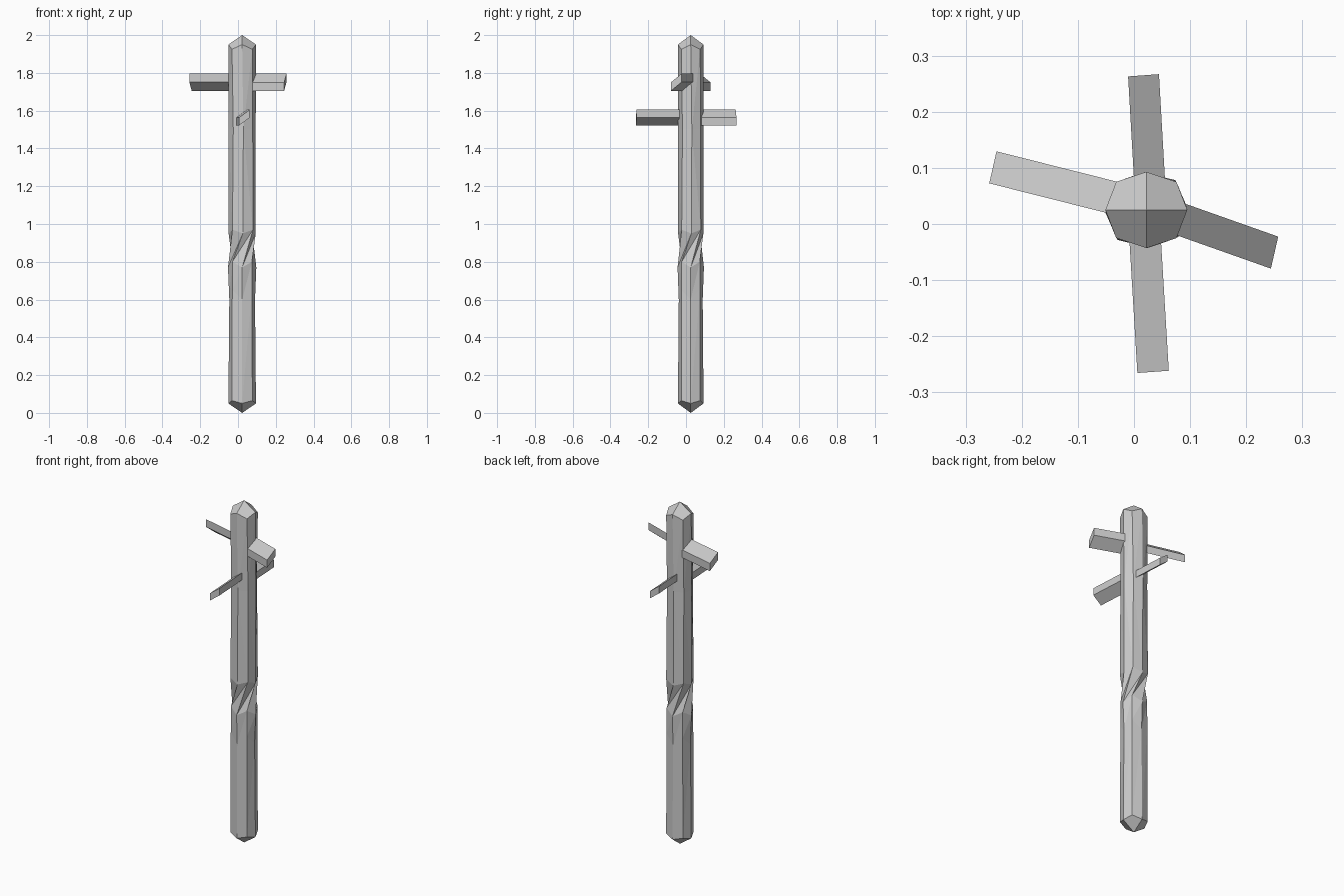
import bpy, bmesh, math
from mathutils import Vector

if "Cube" in bpy.data.objects:
    bpy.data.objects.remove(bpy.data.objects["Cube"])

CX, CY = 0.022, 0.025


def make_object(name, bm):
    bmesh.ops.recalc_face_normals(bm, faces=bm.faces)
    mesh = bpy.data.meshes.new(name)
    bm.to_mesh(mesh)
    bm.free()
    obj = bpy.data.objects.new(name, mesh)
    bpy.context.collection.objects.link(obj)
    return obj


# Eight-sided post: side-middle and corner vertices alternate, twisted near mid height
# (z of middles, z of corners, radius of middles, radius of corners, twist in degrees)
RINGS = [
    (0.05, 0.065, 0.073, 0.076, 0),
    (0.60, 0.65, 0.068, 0.074, 0),
    (0.77, 0.80, 0.075, 0.073, 0),
    (0.97, 0.95, 0.077, 0.072, 48),
    (1.50, 1.50, 0.072, 0.073, 5),
    (1.95, 1.925, 0.073, 0.076, 0),
]
bm = bmesh.new()
loops = []
for zm, zc, rm, rc, twist in RINGS:
    loop = []
    for i in range(8):
        a = math.radians(45 * i + twist)
        r, z = (rc, zc) if i % 2 else (rm, zm)
        loop.append(bm.verts.new((CX + r * math.cos(a), CY + r * 0.93 * math.sin(a), z)))
    loops.append(loop)
for low, high in zip(loops, loops[1:]):
    for i in range(8):
        j = (i + 1) % 8
        bm.faces.new((low[i], low[j], high[j]))
        bm.faces.new((low[i], high[j], high[i]))
# Pointed ends made of four quads each
for loop, z in ((loops[0], 0.0), (loops[-1], 2.0)):
    tip = bm.verts.new((CX, CY, z))
    for i in range(0, 8, 2):
        bm.faces.new((tip, loop[i], loop[i + 1], loop[(i + 2) % 8]))
make_object("post", bm)


# Pitched rungs: skewed bars whose left side sits higher than the right
def rung(name, inner, tip, width, z0, z1, thick):
    bm = bmesh.new()
    w = Vector((*width, 0)) / 2
    rings = []
    for p in (inner, tip):
        c = Vector((*p, 0))
        ring = [c - w + Vector((0, 0, z0)), c + w + Vector((0, 0, z1 - thick)),
                c + w + Vector((0, 0, z1)), c - w + Vector((0, 0, z0 + thick))]
        rings.append([bm.verts.new(v) for v in ring])
    a, b = rings
    for i in range(4):
        j = (i + 1) % 4
        bm.faces.new((a[i], a[j], b[j], b[i]))
    bm.faces.new(a)
    bm.faces.new(b)
    make_object(name, bm)


rung("upper_rung_right", (0.03, 0.027), (0.2505, -0.051), (0.013, 0.057), 1.705, 1.797, 0.045)
rung("upper_rung_left", (0.03, 0.03), (-0.2515, 0.101), (-0.013, -0.057), 1.705, 1.797, 0.045)
rung("lower_rung_front", (0.017, 0.02), (0.034, -0.2635), (0.056, 0.004), 1.522, 1.605, 0.042)
rung("lower_rung_back", (0.031, 0.02), (0.017, 0.265), (-0.055, -0.004), 1.522, 1.605, 0.042)
